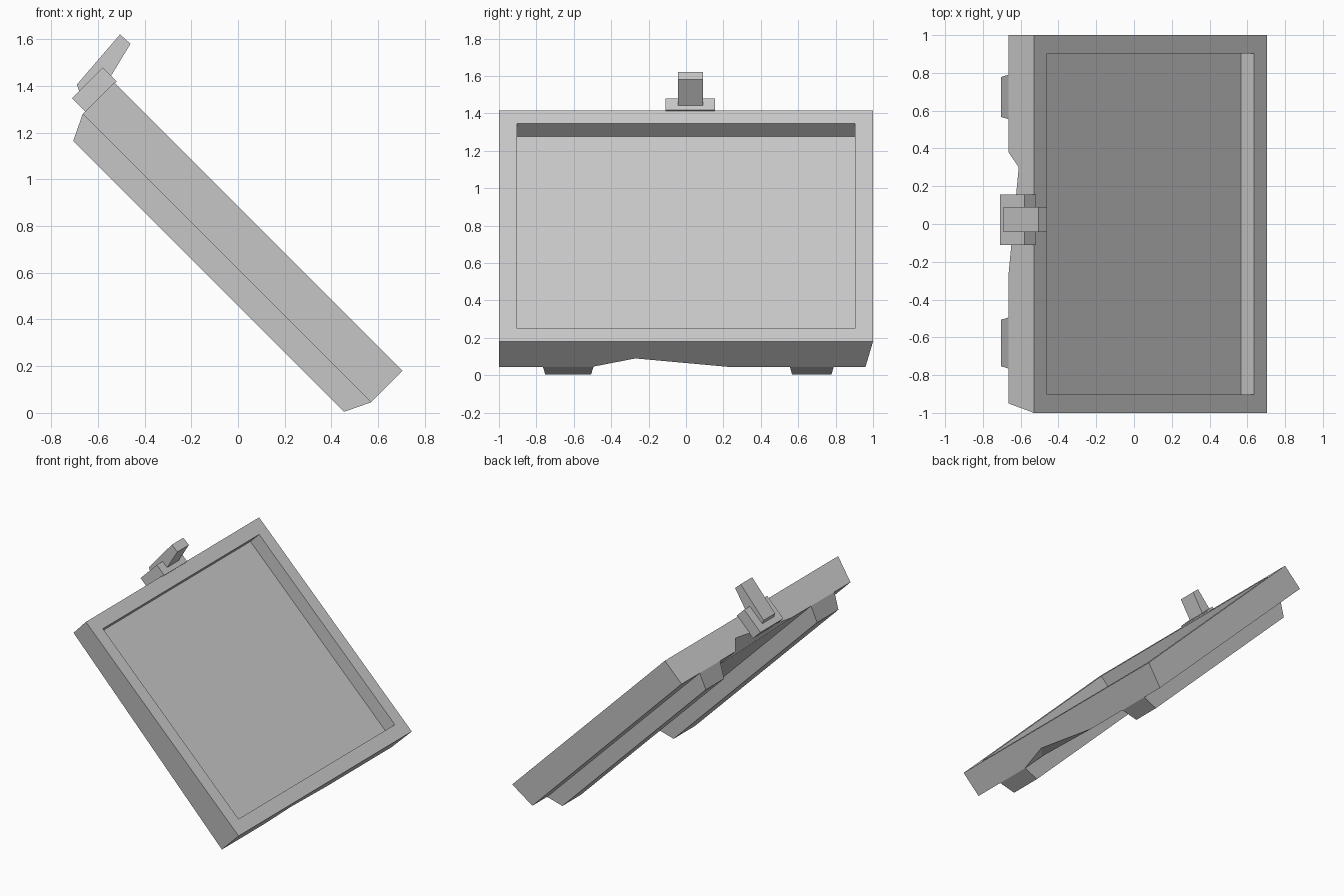
import bpy
import bmesh
from mathutils import Vector

cube = bpy.data.objects.get("Cube")
if cube:
    bpy.data.objects.remove(cube)

# One plain grey for the whole hatch
grey = bpy.data.materials.new("plain_grey")
grey.use_nodes = True
COLOUR = (0.6, 0.6, 0.6, 1)
grey.diffuse_color = COLOUR
grey.node_tree.nodes["Principled BSDF"].inputs["Base Color"].default_value = COLOUR

# Slab frame: u runs downhill, n points out of the front face, at 45 degrees
S = 0.5 ** 0.5
U0, U1 = -1.375, 0.371
BACK, FRONT = 0.435, 0.626
FOOT = 0.325


def place(u, y, n):
    return Vector(((u + n) * S, y, (n - u) * S))


def finish(bm, name):
    bmesh.ops.recalc_face_normals(bm, faces=bm.faces[:])
    mesh = bpy.data.meshes.new(name)
    bm.to_mesh(mesh)
    bm.free()
    mesh.materials.append(grey)
    obj = bpy.data.objects.new(name, mesh)
    bpy.context.collection.objects.link(obj)
    return obj


def hull(name, points):
    bm = bmesh.new()
    for p in points:
        bm.verts.new(p)
    bmesh.ops.convex_hull(bm, input=bm.verts[:])
    bmesh.ops.dissolve_limit(bm, angle_limit=0.01, verts=bm.verts[:], edges=bm.edges[:])
    return finish(bm, name)


# Hatch slab: chipped back edges at both ends, recessed front panel
bm = bmesh.new()


def v(u, y, n):
    return bm.verts.new(place(u, y, n))


f_tr, f_tl = v(U0, -1, FRONT), v(U0, 1, FRONT)
f_br, f_bl = v(U1, -1, FRONT), v(U1, 1, FRONT)
b_tr, b_tl = v(U0, -0.95, BACK), v(U0, 1, BACK)
b_br, b_bl = v(U1, -1, BACK), v(U1, 0.96, BACK)
# chip = start, apex, end, inner point
top_chip = v(U0, -0.27, BACK), v(U0, 0.3, 0.512), v(U0, 0.38, BACK), v(U0 + 0.2, 0.38, BACK)
low_chip = v(U1, 0.22, BACK), v(U1, -0.27, 0.498), v(U1, -0.5, BACK), v(U1 - 0.2, -0.48, BACK)
for a, apex, b, inner in (top_chip, low_chip):
    bm.faces.new((a, apex, inner))
    bm.faces.new((apex, b, inner))
bm.faces.new((f_tl, f_tr, b_tr, *top_chip[:3], b_tl))
bm.faces.new((f_br, f_bl, b_bl, *low_chip[:3], b_br))
bm.faces.new((b_tr, top_chip[0], top_chip[3], top_chip[2], b_tl,
              b_bl, low_chip[0], low_chip[3], low_chip[2], b_br))
bm.faces.new((f_tr, f_br, b_br, b_tr))
bm.faces.new((f_tl, b_tl, b_bl, f_bl))
panel = bm.faces.new((f_tr, f_tl, f_bl, f_br))
bmesh.ops.recalc_face_normals(bm, faces=bm.faces[:])
bmesh.ops.inset_region(bm, faces=[panel], thickness=0.138)
bmesh.ops.inset_region(bm, faces=[panel], thickness=0)
bmesh.ops.translate(bm, verts=panel.verts[:], vec=place(0, 0, -0.1))
bmesh.ops.remove_doubles(bm, verts=bm.verts[:], dist=0.0001)
finish(bm, "hatch_slab")

# Two tapered rails along the back
for name, y0, y1 in (("right_rail", -0.765, -0.495), ("left_rail", 0.555, 0.79)):
    hull(name, [place(u, y, BACK) for u in (U0, U1) for y in (y0, y1)] +
         [place(u, y, FOOT) for u in (U0 + 0.053, U1 - 0.053) for y in (y0 + 0.012, y1 - 0.012)])

# Latch plate on the upper end
hull("latch_plate", [place(u, y, n) for u in (-1.455, -1.37)
                     for y in (-0.11, 0.155) for n in (0.45, 0.636)])

# Latch arm leaning forward from the plate
arm = [(-0.69, 1.405), (-0.505, 1.62), (-0.46, 1.58), (-0.545, 1.44), (-0.6, 1.4), (-0.675, 1.365)]
hull("latch_arm", [Vector((x, y, z)) for x, z in arm for y in (-0.043, 0.09)])
